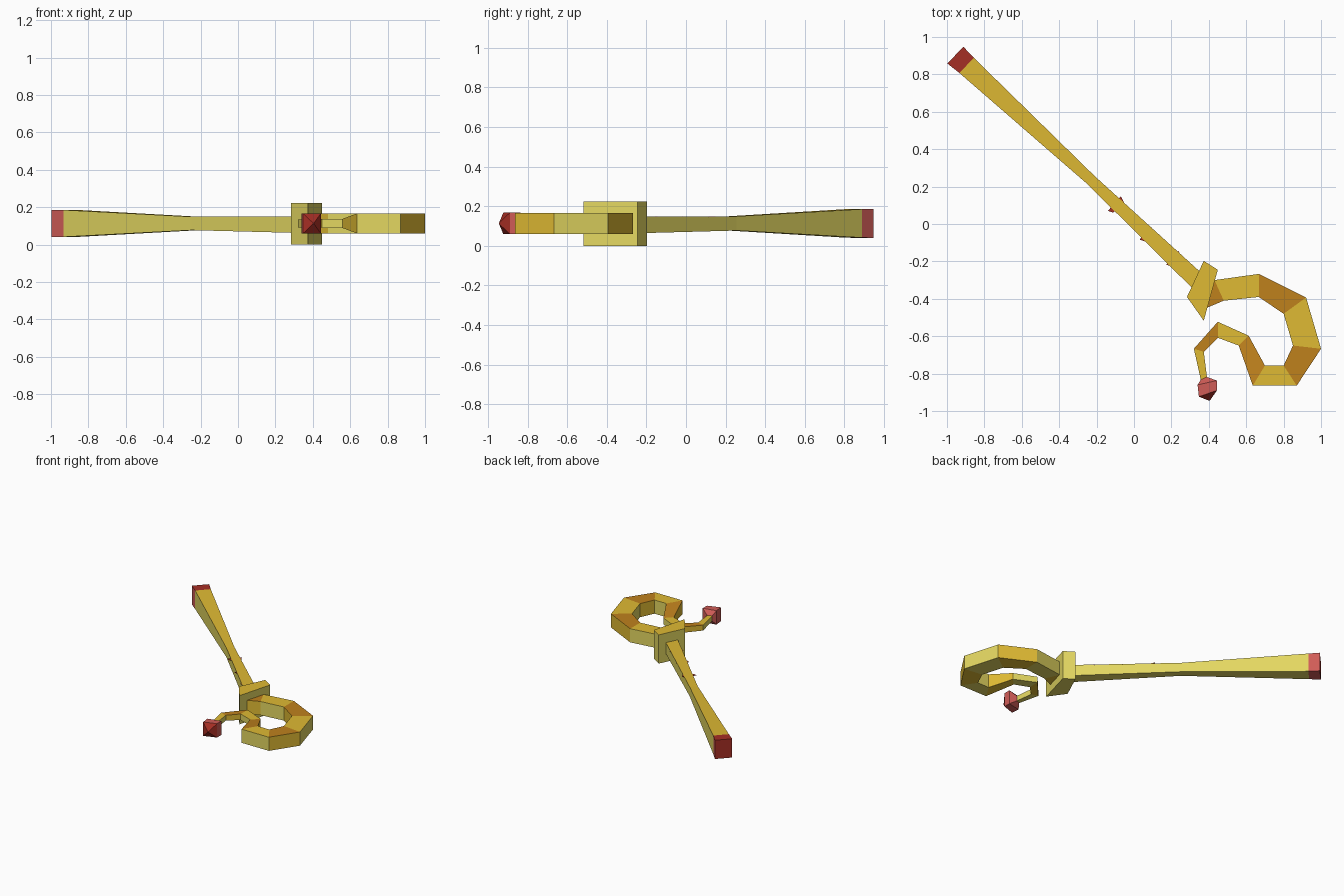
import bpy, bmesh
from mathutils import Vector

if "Cube" in bpy.data.objects:
    bpy.data.objects.remove(bpy.data.objects["Cube"])

ZC = 0.113


def material(name, rgb):
    m = bpy.data.materials.new(name)
    m.diffuse_color = (*rgb, 1)
    m.use_nodes = True
    m.node_tree.nodes["Principled BSDF"].inputs["Base Color"].default_value = m.diffuse_color
    return m


PALE = material("pale gold", (0.77, 0.68, 0.12))
GOLD = material("gold", (0.74, 0.49, 0.033))
AMBER = material("amber", (0.52, 0.22, 0.012))
RED = material("deep red", (0.38, 0.028, 0.018))
ROSE = material("light red", (0.63, 0.107, 0.095))
MATS = [PALE, GOLD, AMBER, RED, ROSE]
P, G, A, R, L = range(5)


def finish(name, bm):
    bmesh.ops.recalc_face_normals(bm, faces=bm.faces)
    me = bpy.data.meshes.new(name)
    bm.to_mesh(me)
    bm.free()
    for m in MATS:
        me.materials.append(m)
    ob = bpy.data.objects.new(name, me)
    bpy.context.collection.objects.link(ob)
    return ob


def loft(name, sections, pattern, start_cap, end_cap):
    """Four-sided tube; section = (left xy, right xy, z low, z high).
    pattern = (top colour, side colour) for each segment."""
    bm = bmesh.new()
    rings = []
    for a, b, lo, hi in sections:
        rings.append([bm.verts.new((*p, z)) for p, z in
                      ((a, lo), (b, lo), (b, hi), (a, hi))])
    for i, (top, sides) in enumerate(pattern):
        for k in range(4):
            j = (k + 1) % 4
            f = bm.faces.new((rings[i][k], rings[i][j], rings[i + 1][j], rings[i + 1][k]))
            f.material_index = top if k == 2 else sides
    bm.faces.new(rings[0]).material_index = start_cap
    bm.faces.new(rings[-1]).material_index = end_cap
    return finish(name, bm)


def prism(name, outline, lo, hi, top, sides):
    bm = bmesh.new()
    f = bm.faces.new([bm.verts.new((x, y, lo)) for x, y in outline])
    ext = bmesh.ops.extrude_face_region(bm, geom=[f])["geom"]
    bmesh.ops.translate(bm, vec=(0, 0, hi - lo),
                        verts=[v for v in ext if isinstance(v, bmesh.types.BMVert)])
    for f in bm.faces:
        f.material_index = top if all(v.co.z > hi - 1e-5 for v in f.verts) else sides
    return finish(name, bm)


# Shaft with red end cap: centre, half width, z range
axis = Vector((0.728, -0.686))
side = Vector((0.686, 0.728))
shaft = []
for c, w, lo, hi in (((-0.955, 0.903), 0.062, 0.04, 0.186),
                     ((-0.895, 0.848), 0.056, 0.041, 0.185),
                     ((-0.23, 0.235), 0.029, 0.077, 0.149),
                     ((0.36, -0.325), 0.047, 0.062, 0.149)):
    c = Vector(c)
    shaft.append((tuple(c - side * w), tuple(c + side * w), lo, hi))
loft("shaft", shaft, [(R, L), (G, P), (G, P)], R, P)

# Guard block between shaft and hook
prism("guard", [(0.283, -0.39), (0.373, -0.197), (0.448, -0.245), (0.373, -0.517)],
      0, 0.223, G, P)

# Curled hook, alternating bands: outer xy, inner xy, half height
hook = [((0.41, -0.30), (0.385, -0.45), 0.053), ((0.43, -0.30), (0.48, -0.41), 0.053),
        ((0.667, -0.267), (0.667, -0.39), 0.053), ((0.92, -0.393), (0.80, -0.48), 0.053),
        ((1.0, -0.667), (0.85, -0.65), 0.053), ((0.87, -0.864), (0.80, -0.757), 0.053),
        ((0.635, -0.864), (0.70, -0.757), 0.053), ((0.56, -0.65), (0.613, -0.597), 0.025),
        ((0.448, -0.608), (0.448, -0.523), 0.023), ((0.373, -0.683), (0.32, -0.667), 0.021),
        ((0.39, -0.818), (0.357, -0.832), 0.02)]
loft("curled_hook", [(a, b, ZC - h, ZC + h) for a, b, h in hook],
     [((A, G), (G, P))[i % 2] for i in range(len(hook) - 1)], P, P)

# Faceted gem on the hook tip, ending in a point
gem = [((0.39, -0.818), (0.357, -0.832), 0.02), ((0.443, -0.837), (0.34, -0.86), 0.054),
       ((0.443, -0.89), (0.347, -0.923), 0.054), ((0.406, -0.944), (0.402, -0.945), 0.002)]
loft("tip_gem", [(a, b, ZC - h, ZC + h) for a, b, h in gem],
     [(L, L), (L, L), (R, R)], L, R)

# Thin red slivers lying across the top of the shaft
for i, (c, w) in enumerate((((-0.095, 0.10), 0.052), ((0.07, -0.058), 0.046),
                            ((0.215, -0.19), 0.049))):
    c = Vector(c)
    pts = [c - side * w - axis * 0.012, c + side * w - axis * 0.015,
           c + side * (w - 0.012) + axis * 0.02, c - side * (w - 0.012) + axis * 0.015]
    prism(f"shaft_sliver_{i + 1}", [tuple(p) for p in pts], 0.1465, 0.1485, R, R)
